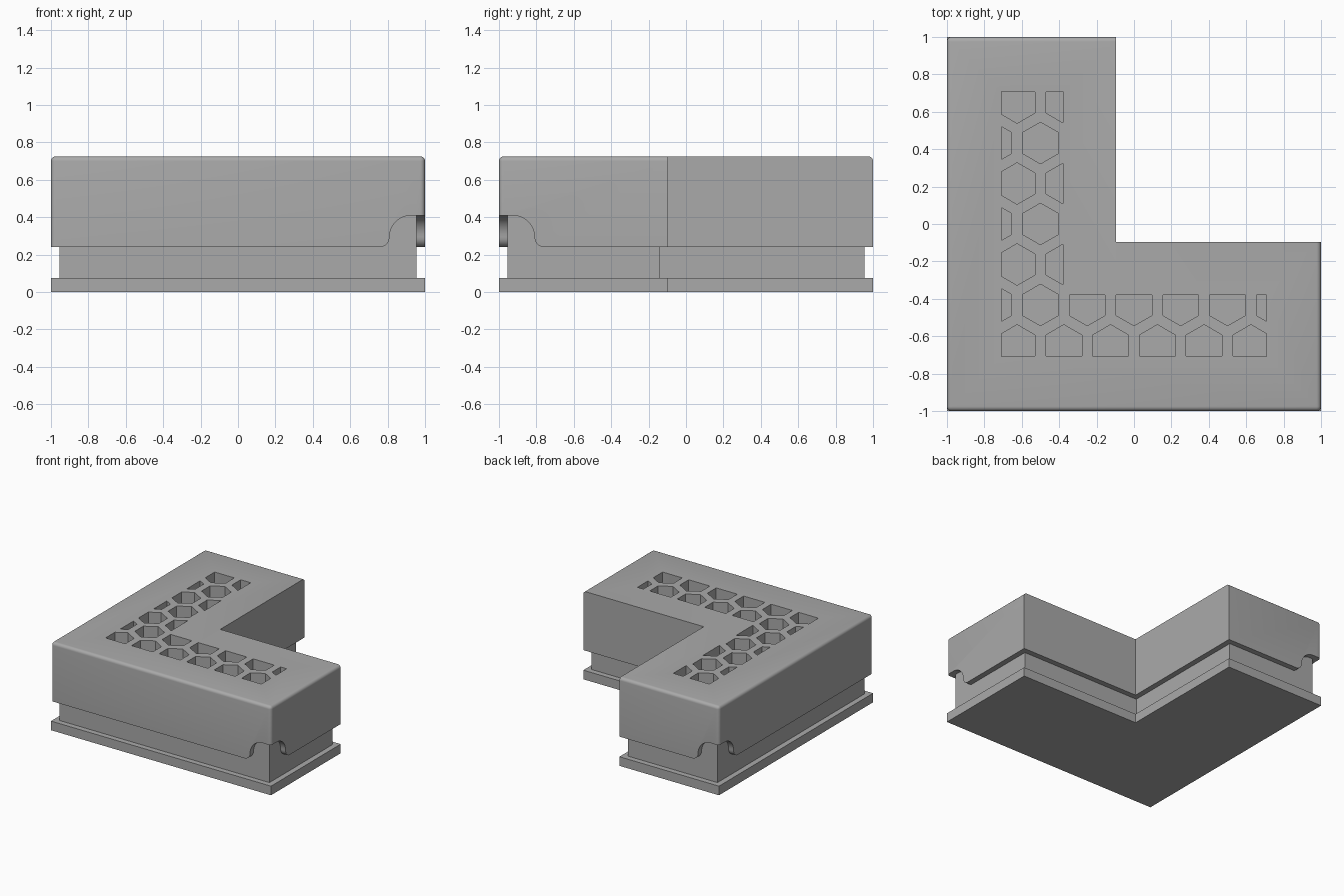
import bpy, bmesh, math
from mathutils import Vector

default = bpy.data.objects.get("Cube")
if default:
    bpy.data.objects.remove(default, do_unlink=True)

INNER = -0.095      # position of the inside corner of the L
STEP = 0.045        # overhang of the cap and base beyond the core

grey = bpy.data.materials.new("plain grey")
grey.use_nodes = True
color = (0.4, 0.4, 0.4, 1)
grey.diffuse_color = color
grey.node_tree.nodes["Principled BSDF"].inputs["Base Color"].default_value = color


def add_prism(bm, base, offset):
    """Extrude a closed outline of 3D points along an offset."""
    face = bm.faces.new([bm.verts.new(p) for p in base])
    out = bmesh.ops.extrude_face_region(bm, geom=[face])
    verts = [v for v in out["geom"] if isinstance(v, bmesh.types.BMVert)]
    bmesh.ops.translate(bm, verts=verts, vec=offset)


def finish(bm, name):
    bmesh.ops.recalc_face_normals(bm, faces=bm.faces)
    mesh = bpy.data.meshes.new(name)
    bm.to_mesh(mesh)
    bm.free()
    mesh.materials.append(grey)
    obj = bpy.data.objects.new(name, mesh)
    bpy.context.collection.objects.link(obj)
    return obj


def l_outline(lo, inner, hi, z):
    return [Vector((x, y, z)) for x, y in
            ((lo, lo), (hi, lo), (hi, inner), (inner, inner), (inner, hi), (lo, hi))]


def l_block(name, lo, inner, hi, z0, z1, radius=0):
    bm = bmesh.new()
    add_prism(bm, l_outline(lo, inner, hi, z0), Vector((0, 0, z1 - z0)))
    if radius:
        # Round the outer top rim and the outer upright corners
        edges = []
        for e in bm.edges:
            a, b = (v.co for v in e.verts)
            mid = (a + b) / 2
            outer_x, outer_y = abs(mid.x) > 0.99, abs(mid.y) > 0.99
            top = mid.z > z1 - 0.01 and (outer_x or outer_y)
            upright = abs(a.z - b.z) > 0.1 and outer_x and outer_y
            if top or upright:
                edges.append(e)
        bmesh.ops.bevel(bm, geom=edges, offset=radius, segments=5,
                        profile=0.5, affect='EDGES')
    return finish(bm, name)


def boolean(target, cutter, operation):
    mod = target.modifiers.new("cut", 'BOOLEAN')
    mod.operation = operation
    mod.solver = 'EXACT'
    mod.object = cutter
    bpy.context.view_layer.objects.active = target
    bpy.ops.object.modifier_apply(modifier=mod.name)
    bpy.data.objects.remove(cutter, do_unlink=True)


# Base plate and recessed core
l_block("base_plate", -1, INNER, 1, 0, 0.075)
l_block("core", -1 + STEP, INNER - STEP, 1 - STEP, 0.07, 0.5)

# Cap with rounded outer rim
cap = l_block("cap", -1, INNER, 1, 0.24, 0.725, radius=0.025)

# Honeycomb pockets, trimmed to an L-shaped field
bm = bmesh.new()
for row in range(-3, 4):
    for col in range(-3, 4):
        cx = col * 0.25 + (0.125 if row % 2 else 0)
        cy = row * 0.2165
        hexagon = [Vector((cx + 0.111 * math.sin(i * math.pi / 3),
                           cy + 0.111 * math.cos(i * math.pi / 3), 0.625))
                   for i in range(6)]
        add_prism(bm, hexagon, Vector((0, 0, 0.2)))
pockets = finish(bm, "pocket_cutter")
field = l_block("pocket_field", -0.708, -0.38, 0.708, 0.6, 0.9)
boolean(pockets, field, 'INTERSECT')
boolean(cap, pockets, 'DIFFERENCE')

# S-curved finger notches wrapping the two end corners
profile = [(0.75, 0.2)]
for i in range(9):
    t = i / 8 * math.pi / 2
    profile.append((0.755 + 0.055 * math.sin(t), 0.294 - 0.055 * math.cos(t)))
for i in range(1, 13):
    t = i / 12 * math.pi / 2
    profile.append((0.925 - 0.115 * math.cos(t), 0.294 + 0.115 * math.sin(t)))
profile += [(1.1, 0.409), (1.1, 0.2)]
placements = (lambda a, b: (a, b), lambda a, b: (-b, -a),
              lambda a, b: (b, a), lambda a, b: (-a, -b))
for place in placements:
    bm = bmesh.new()
    outline = [Vector((*place(a, -1.1), z)) for a, z in profile]
    add_prism(bm, outline, Vector((*place(0, 0.15), 0)))
    boolean(cap, finish(bm, "notch_cutter"), 'DIFFERENCE')

# Smooth shading on the rounded parts of the cap
bpy.ops.object.select_all(action='DESELECT')
cap.select_set(True)
bpy.context.view_layer.objects.active = cap
bpy.ops.object.shade_smooth_by_angle(angle=math.radians(30))
